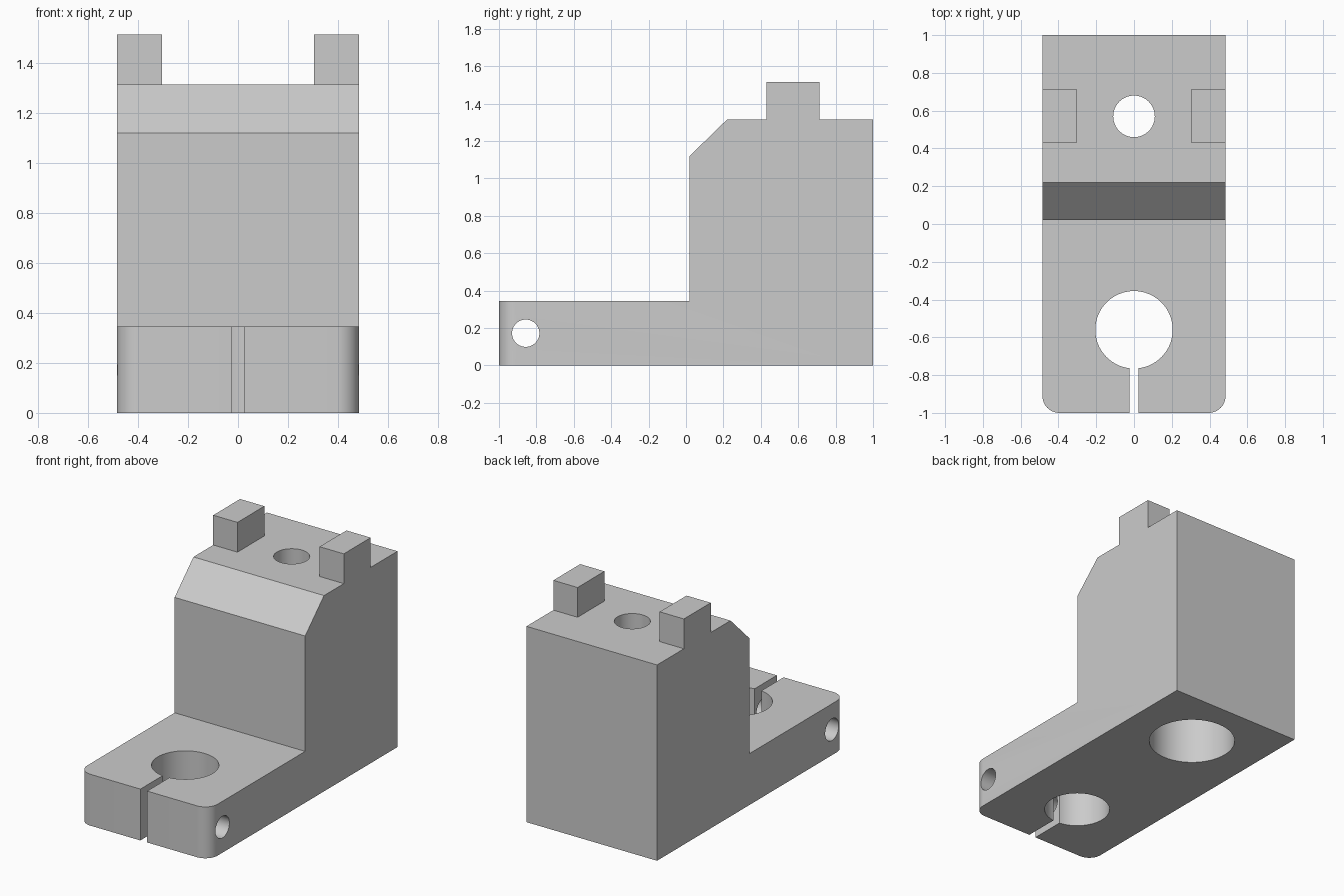
import bpy, bmesh
from math import pi

cube = bpy.data.objects.get("Cube")
if cube:
    bpy.data.objects.remove(cube, do_unlink=True)

grey = bpy.data.materials.new("plain grey")
grey.use_nodes = True
colour = (0.6, 0.6, 0.6, 1)
grey.diffuse_color = colour
grey.node_tree.nodes["Principled BSDF"].inputs["Base Color"].default_value = colour

HALF = 0.485      # half width
TOP = 1.315       # top of the block
PLATE = 0.345     # top of the clamp plate
HOLE_Y, BORE_Y = -0.56, 0.57


def box(name, x, y, z):
    """Box from three (low, high) ranges."""
    bpy.ops.mesh.primitive_cube_add(size=1, location=[sum(r) / 2 for r in (x, y, z)])
    ob = bpy.context.object
    ob.name = name
    ob.scale = [r[1] - r[0] for r in (x, y, z)]
    return ob


def cylinder(name, radius, depth, location, rotation=(0, 0, 0)):
    bpy.ops.mesh.primitive_cylinder_add(vertices=64, radius=radius, depth=depth,
                                        location=location, rotation=rotation)
    ob = bpy.context.object
    ob.name = name
    return ob


# Side profile, including the lugs, extruded across the full width
profile = [(-1, 0), (1, 0), (1, TOP), (0.715, TOP), (0.715, 1.515), (0.43, 1.515),
           (0.43, TOP), (0.22, TOP), (0.02, 1.12), (0.02, PLATE), (-1, PLATE)]
bm = bmesh.new()
side = bm.faces.new([bm.verts.new((-HALF, y, z)) for y, z in profile])
out = bmesh.ops.extrude_face_region(bm, geom=[side])
bmesh.ops.translate(bm, vec=(2 * HALF, 0, 0),
                    verts=[g for g in out["geom"] if isinstance(g, bmesh.types.BMVert)])

# Rounded front corners
corners = [e for e in bm.edges
           if all(v.co.y < -0.99 for v in e.verts)
           and abs(e.verts[0].co.x - e.verts[1].co.x) < 0.01]
bmesh.ops.bevel(bm, geom=corners, offset=0.09, segments=10, profile=0.5, affect='EDGES')
bmesh.ops.recalc_face_normals(bm, faces=bm.faces)
mesh = bpy.data.meshes.new("clamp_bracket")
bm.to_mesh(mesh)
bm.free()
bracket = bpy.data.objects.new("clamp_bracket", mesh)
bpy.context.collection.objects.link(bracket)
mesh.materials.append(grey)

# Openings: gap between lugs, clamp hole and slit, screw hole, stepped bore
cutters = [
    box("lug_gap", (-0.305, 0.305), (0.3, 0.85), (TOP, 1.7)),
    cylinder("clamp_hole", 0.205, 0.8, (0, HOLE_Y, 0.2)),
    box("clamp_slit", (-0.025, 0.025), (-1.1, HOLE_Y), (-0.1, 0.5)),
    cylinder("screw_hole", 0.073, 1.4, (0, -0.857, 0.172), (0, pi / 2, 0)),
    cylinder("top_hole", 0.11, 1.0, (0, BORE_Y, 1.2)),
    cylinder("bottom_bore", 0.27, 1.1, (0, BORE_Y, 0.45)),
]
for cutter in cutters:
    cutter.hide_render = True
    cutter.data.materials.append(grey)
    bpy.context.view_layer.objects.active = bracket
    cut = bracket.modifiers.new(cutter.name, 'BOOLEAN')
    cut.operation = 'DIFFERENCE'
    cut.solver = 'EXACT'
    cut.object = cutter
    bpy.ops.object.modifier_apply(modifier=cut.name)
for cutter in cutters:
    bpy.data.objects.remove(cutter, do_unlink=True)

# Smooth holes and corners, crisp edges elsewhere
bpy.ops.object.select_all(action='DESELECT')
bracket.select_set(True)
bpy.context.view_layer.objects.active = bracket
bpy.ops.object.shade_smooth_by_angle(angle=pi / 6)
